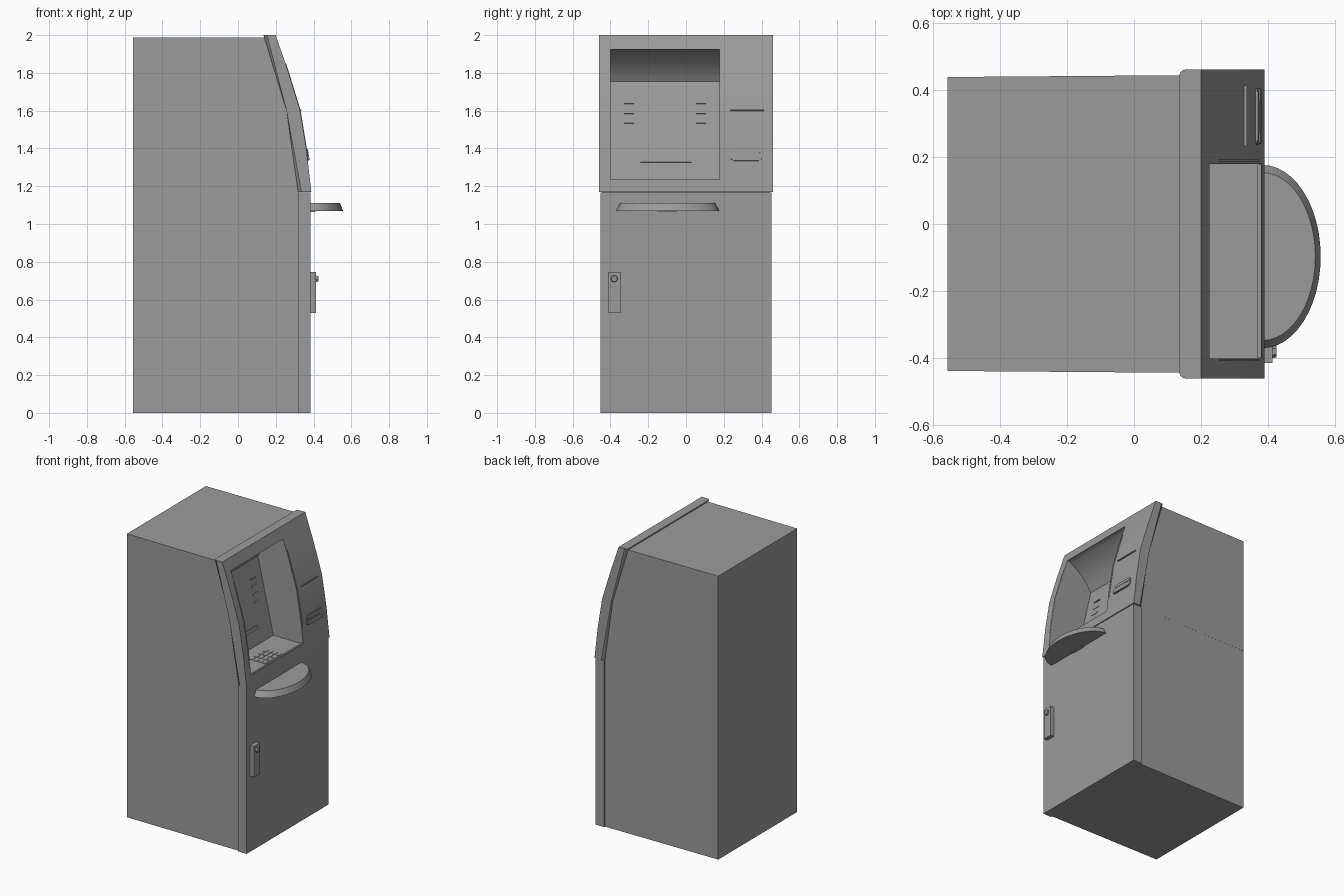
import bpy, bmesh, math
from mathutils import Matrix

if "Cube" in bpy.data.objects:
    bpy.data.objects.remove(bpy.data.objects["Cube"])

grey = bpy.data.materials.new("dark_grey_paint")
grey.diffuse_color = (0.33, 0.33, 0.33, 1)
grey.use_nodes = True
grey.node_tree.nodes["Principled BSDF"].inputs["Base Color"].default_value = grey.diffuse_color


def finish(name, bm):
    bmesh.ops.recalc_face_normals(bm, faces=bm.faces)
    me = bpy.data.meshes.new(name)
    bm.to_mesh(me)
    bm.free()
    me.materials.append(grey)
    ob = bpy.data.objects.new(name, me)
    bpy.context.collection.objects.link(ob)
    return ob


def prism(name, profile, y0, y1, bevel=0.0, bevel_test=None, back_scale=1.0):
    """Extrude an (x, z) profile along y; optionally bevel chosen edges."""
    bm = bmesh.new()
    a = [bm.verts.new((x, y0, z)) for x, z in profile]
    b = [bm.verts.new((x, y1, z)) for x, z in profile]
    n = len(profile)
    bm.faces.new(a)
    bm.faces.new(b[::-1])
    for i in range(n):
        j = (i + 1) % n
        bm.faces.new((a[i], b[i], b[j], a[j]))
    for v in bm.verts:
        if v.co.x < -0.5:
            v.co.y *= back_scale
    if bevel_test:
        edges = [e for e in bm.edges if all(bevel_test(v.co) for v in e.verts)
                 and abs(e.verts[0].co.y - e.verts[1].co.y) < 1e-5]
        bmesh.ops.bevel(bm, geom=edges, offset=bevel, segments=3,
                        profile=0.5, affect='EDGES')
    return finish(name, bm)


def box(name, center, size, tilt=0.0, bevel=0.0):
    bm = bmesh.new()
    bmesh.ops.create_cube(bm, size=1.0, matrix=Matrix.Diagonal((*size, 1)))
    if bevel:
        edges = [e for e in bm.edges
                 if abs(e.verts[0].co.x - e.verts[1].co.x) > 1e-5]
        bmesh.ops.bevel(bm, geom=edges, offset=bevel, segments=4,
                        profile=0.5, affect='EDGES')
    bm.transform(Matrix.Translation(center) @ Matrix.Rotation(tilt, 4, 'Y'))
    return finish(name, bm)


def smooth(ob):
    bpy.ops.object.select_all(action='DESELECT')
    ob.select_set(True)
    bpy.context.view_layer.objects.active = ob
    bpy.ops.object.shade_smooth_by_angle(angle=math.radians(35))


def cut(ob, cutter):
    mod = ob.modifiers.new("recess", 'BOOLEAN')
    mod.object = cutter
    mod.solver = 'EXACT'
    me = bpy.data.meshes.new_from_object(
        ob.evaluated_get(bpy.context.evaluated_depsgraph_get()))
    ob.modifiers.clear()
    ob.data = me
    smooth(ob)


# Cabinet: safe below, electronics housing above, slightly tapered to the back
prism("lower_cabinet", [(-0.556, 0), (0.32, 0), (0.32, 1.17), (-0.556, 1.17)],
      -0.443, 0.443, back_scale=0.986)
upper = prism("upper_cabinet", [(-0.556, 1.17), (0.324, 1.17), (0.264, 1.6),
                                (0.142, 1.988), (-0.556, 1.988)],
              -0.443, 0.443, back_scale=0.988)

# Front door of the safe
prism("safe_door", [(0.318, 0), (0.384, 0), (0.384, 1.167), (0.318, 1.167)],
      -0.453, 0.453)

# Gently curved fascia with rounded rear edges
rear = [(0.318, 1.170), (0.257, 1.6), (0.135, 2.0)]
face = [(0.20, 2.0), (0.268, 1.8), (0.329, 1.6), (0.363, 1.39), (0.388, 1.170)]
fascia = prism("fascia", rear + face, -0.46, 0.46, 0.018,
               lambda c: any(abs(c.x - x) + abs(c.z - z) < 1e-4 for x, z in rear))

# Screen recess: shelf, tilted screen wall and hollow hood meeting at a crease
S0, S1 = (0.15, 1.23), (0.03, 1.755)
C, H = (0.094, 1.872), (0.215, 1.925)
hood = [tuple((1 - t) ** 2 * p + 2 * t * (1 - t) * q + t * t * r
              for p, q, r in zip(S1, C, H)) for t in [i / 10 for i in range(1, 11)]]
cutter = prism("recess_cutter", [(0.5, 1.23), S0, S1] + hood + [(0.5, 1.925)],
               -0.40, 0.178)
cutter.hide_render = True
cut(upper, cutter)
cut(fascia, cutter)
bpy.data.objects.remove(cutter)

screen_tilt = -math.atan2(S0[0] - S1[0], S1[1] - S0[1])


def on_screen(y, z):
    t = (z - S0[1]) / (S1[1] - S0[1])
    return (S0[0] + t * (S1[0] - S0[0]), y, z)


def face_x(z):
    for (xa, za), (xb, zb) in zip(face, face[1:]):
        if zb <= z <= za:
            return xb + (xa - xb) * (z - zb) / (za - zb)


def on_fascia(y, z):
    return (face_x(z), y, z)


# Function buttons either side of the screen, cash slot below
for side, y in (("left", -0.302), ("right", 0.08)):
    for i in range(4):
        box(f"{side}_screen_button_{i + 1}", on_screen(y, 1.64 - i * 0.05),
            (0.012 if i == 0 else 0.005, 0.052, 0.007 if i == 0 else 0.014),
            screen_tilt)
box("cash_slot", on_screen(-0.105, 1.338), (0.014, 0.27, 0.024), screen_tilt)

# Keypad on the shelf, keys nearly flush
for r in range(4):
    for c in range(4):
        box("keypad_key", (0.245 + r * 0.034, -0.190 + c * 0.050, 1.230),
            (0.022, 0.034, 0.005))

# Slim trim beside the recess, following the fascia, and a sill along its foot
for y in (-0.405, 0.189):
    zs = (1.34, 1.39, 1.6, 1.8, 1.85)
    prism("recess_trim", [(face_x(z) + 0.003, z) for z in zs]
          + [(face_x(z) - 0.02, z) for z in zs[::-1]], y - 0.003, y + 0.003)
box("recess_sill", (0.374, -0.111, 1.231), (0.012, 0.576, 0.010))

# Receipt slot and card reader
ft = -0.13
box("receipt_slot", on_fascia(0.322, 1.602), (0.016, 0.18, 0.006), ft)
box("card_reader_body", on_fascia(0.32, 1.367), (0.010, 0.168, 0.066), ft, 0.02)
box("card_reader_upper_lip", on_fascia(0.32, 1.386), (0.016, 0.150, 0.022), ft, 0.009)
box("card_reader_lower_lip", on_fascia(0.32, 1.350), (0.020, 0.165, 0.026), ft, 0.011)
box("card_reader_guide", on_fascia(0.32, 1.368), (0.016, 0.10, 0.010), ft)

# Half-oval writing shelf with sloping rim
bm = bmesh.new()
lo, hi = [[bm.verts.new((0.382 + rx * math.cos(a), -0.097 + ry * math.sin(a), z))
           for a in [-math.pi / 2 + math.pi * i / 24 for i in range(25)]]
          for z, rx, ry in ((1.07, 0.174, 0.273), (1.112, 0.158, 0.25))]
bm.faces.new(lo[::-1])
bm.faces.new(hi)
for i in range(25):
    j = (i + 1) % 25
    bm.faces.new((lo[i], lo[j], hi[j], hi[i]))
smooth(finish("writing_shelf", bm))
box("shelf_catch", (0.395, -0.1, 1.068), (0.03, 0.10, 0.008))

# Door lock plate with hexagonal key boss
box("lock_plate", (0.397, -0.38, 0.638), (0.032, 0.068, 0.216))
bm = bmesh.new()
bmesh.ops.create_cone(bm, cap_ends=True, segments=6, radius1=0.02, radius2=0.017,
                      depth=0.014,
                      matrix=Matrix.Translation((0.418, -0.38, 0.71))
                      @ Matrix.Rotation(math.pi / 2, 4, 'Y'))
finish("lock_boss", bm)
